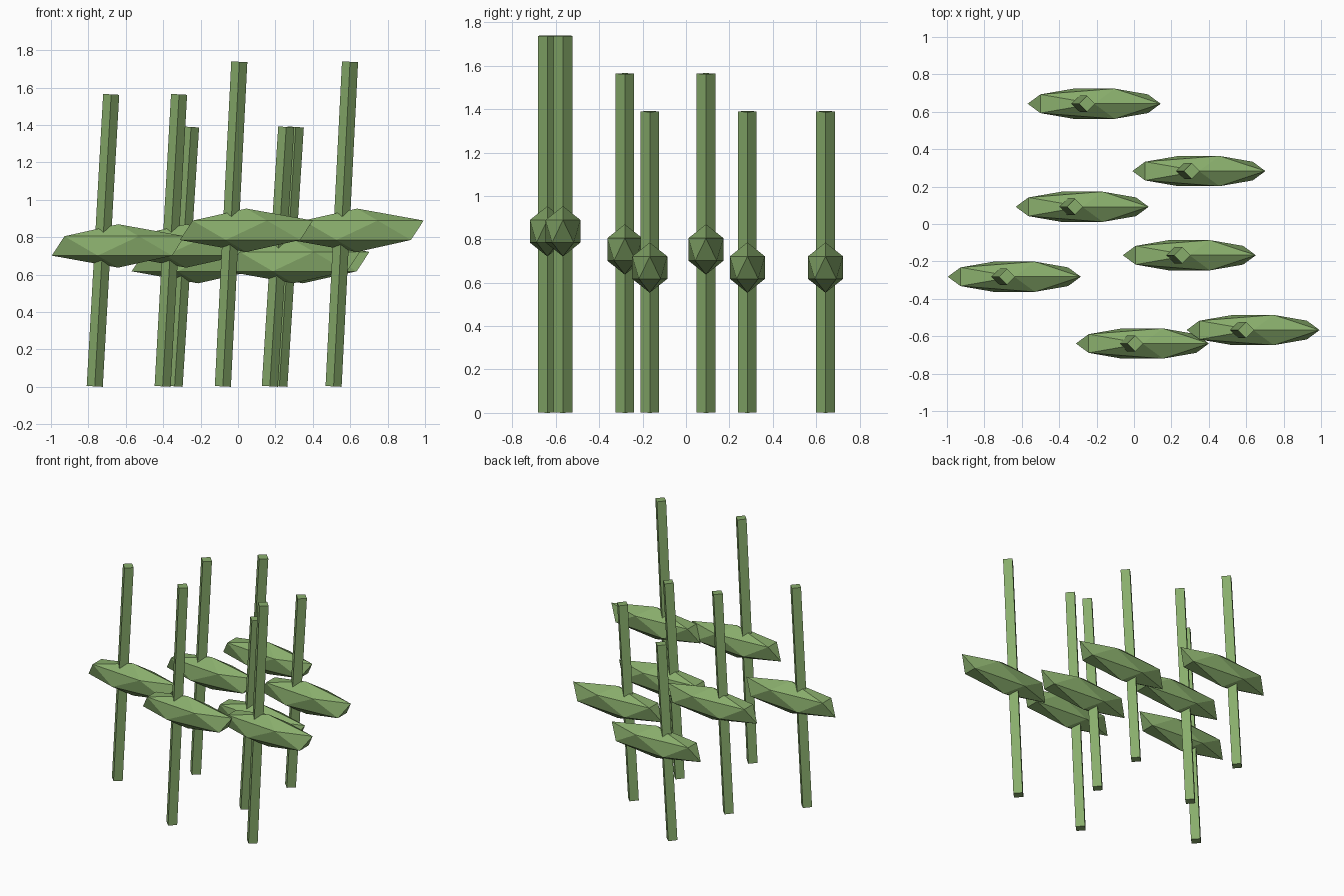
import bpy
import math

cube = bpy.data.objects.get("Cube")
if cube:
    bpy.data.objects.remove(cube, do_unlink=True)

# Single flat green shared by every part
green = bpy.data.materials.new("leaf_green")
green.use_nodes = True
colour = (0.25, 0.42, 0.15, 1)
green.diffuse_color = colour
green.node_tree.nodes["Principled BSDF"].inputs["Base Color"].default_value = colour

STEM_RADIUS = 0.043
LEAN = 0.088          # sideways drift of a stem from foot to tip
LEAF_OFFSET = 0.082   # leaf centre sits to the left of its stem


def finish(name):
    obj = bpy.context.object
    obj.name = name
    obj.data.materials.append(green)
    return obj


def add_stem(name, x, y, height):
    # Four-sided rod with its edges facing front, back and sides
    angle = math.asin(LEAN / height)
    length = (height - 2 * STEM_RADIUS * math.sin(angle)) / math.cos(angle)
    bpy.ops.mesh.primitive_cylinder_add(
        vertices=4, radius=STEM_RADIUS, depth=length,
        location=(x, y, height / 2), rotation=(0, angle, 0))
    finish(name)


def add_leaf(name, x, y, z):
    # Stretched twenty-sided solid
    bpy.ops.mesh.primitive_ico_sphere_add(subdivisions=1, radius=1, location=(x, y, z))
    leaf = finish(name)
    leaf.scale = (0.3975, 0.095, 0.116)


# Leaf centre x, y and stem height of each plant
TALL, MEDIUM, SHORT = 1.74, 1.566, 1.392
plants = [
    (-0.213, 0.643, SHORT),
    (0.347, 0.283, SHORT),
    (-0.277, 0.092, MEDIUM),
    (0.296, -0.167, SHORT),
    (-0.640, -0.282, MEDIUM),
    (0.045, -0.639, TALL),
    (0.637, -0.567, TALL),
]

for number, (x, y, height) in enumerate(plants, 1):
    add_stem(f"stem_{number}", x - LEAF_OFFSET, y, height)
    add_leaf(f"leaf_{number}", x, y, height * 0.481)
